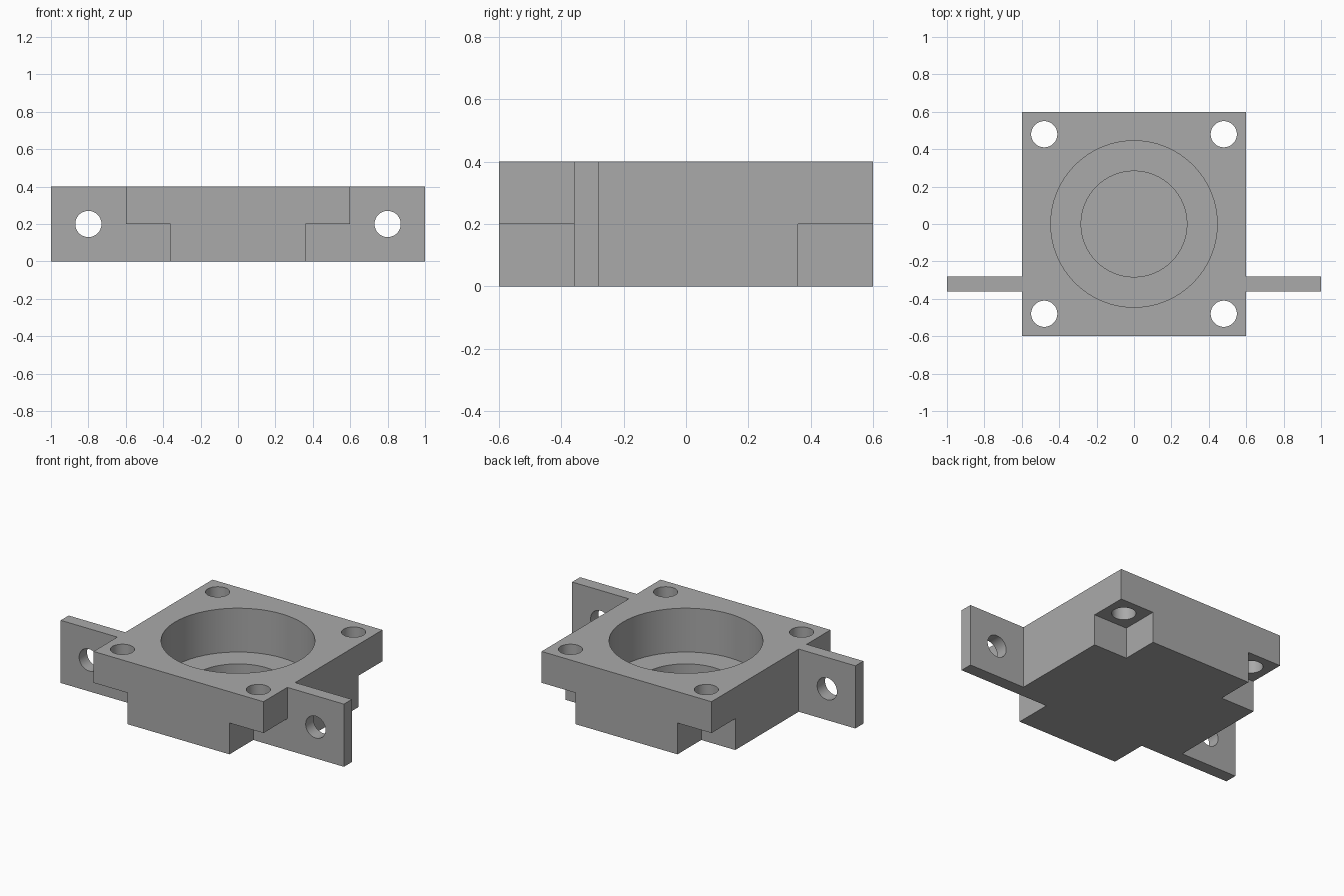
import bpy
from math import pi

cube = bpy.data.objects.get("Cube")
if cube:
    bpy.data.objects.remove(cube, do_unlink=True)

grey = bpy.data.materials.new("plain grey")
grey.use_nodes = True
grey.diffuse_color = (0.4, 0.4, 0.4, 1)
grey.node_tree.nodes["Principled BSDF"].inputs["Base Color"].default_value = (0.4, 0.4, 0.4, 1)


def box(name, low, high):
    centre = [(a + b) / 2 for a, b in zip(low, high)]
    bpy.ops.mesh.primitive_cube_add(size=1, location=centre)
    obj = bpy.context.object
    obj.name = name
    obj.scale = [b - a for a, b in zip(low, high)]
    bpy.ops.object.transform_apply(location=True, rotation=False, scale=True)
    obj.data.materials.append(grey)
    return obj


def drill(name, radius, depth, location, rotation=(0, 0, 0)):
    bpy.ops.mesh.primitive_cylinder_add(vertices=64, radius=radius, depth=depth,
                                        location=location, rotation=rotation)
    obj = bpy.context.object
    obj.name = name
    obj.data.materials.append(grey)
    return obj


def combine(target, tool, operation):
    bpy.context.view_layer.objects.active = target
    mod = target.modifiers.new(operation.lower(), 'BOOLEAN')
    mod.operation = operation
    mod.solver = 'EXACT'
    mod.object = tool
    bpy.ops.object.modifier_apply(modifier=mod.name)
    bpy.data.objects.remove(tool, do_unlink=True)


HALF, HEIGHT, NOTCH = 0.6, 0.4, 0.36
HOLE, CORNER = 0.07, 0.48

# Square block
body = box("bearing_block", (-HALF, -HALF, 0), (HALF, HALF, HEIGHT))

# Corner undercuts, each with a vertical bolt hole
for sx in (-1, 1):
    for sy in (-1, 1):
        x, y = sorted((sx * NOTCH, sx * 0.7)), sorted((sy * NOTCH, sy * 0.7))
        combine(body, box("notch", (x[0], y[0], -0.1), (x[1], y[1], 0.2)), 'DIFFERENCE')
        combine(body, drill("bolt_hole", HOLE, 1, (sx * CORNER, sy * CORNER, 0.2)), 'DIFFERENCE')

# Stepped blind bore
for radius, floor in ((0.445, 0.12), (0.283, 0.04)):
    combine(body, drill("bore", radius, 1, (0, 0, floor + 0.5)), 'DIFFERENCE')

# Side mounting ears with horizontal holes
for sx in (-1, 1):
    x = sorted((sx * 0.5, sx))
    ear = box("mounting_ear", (x[0], -NOTCH, 0), (x[1], -0.28, HEIGHT))
    combine(ear, drill("ear_hole", HOLE, 1, (sx * 0.8, -0.3, 0.2), (pi / 2, 0, 0)), 'DIFFERENCE')
    combine(body, ear, 'UNION')

# Rounded walls smooth, all corners sharp
bpy.ops.object.select_all(action='DESELECT')
body.select_set(True)
bpy.context.view_layer.objects.active = body
bpy.ops.object.shade_smooth_by_angle(angle=pi / 6)
